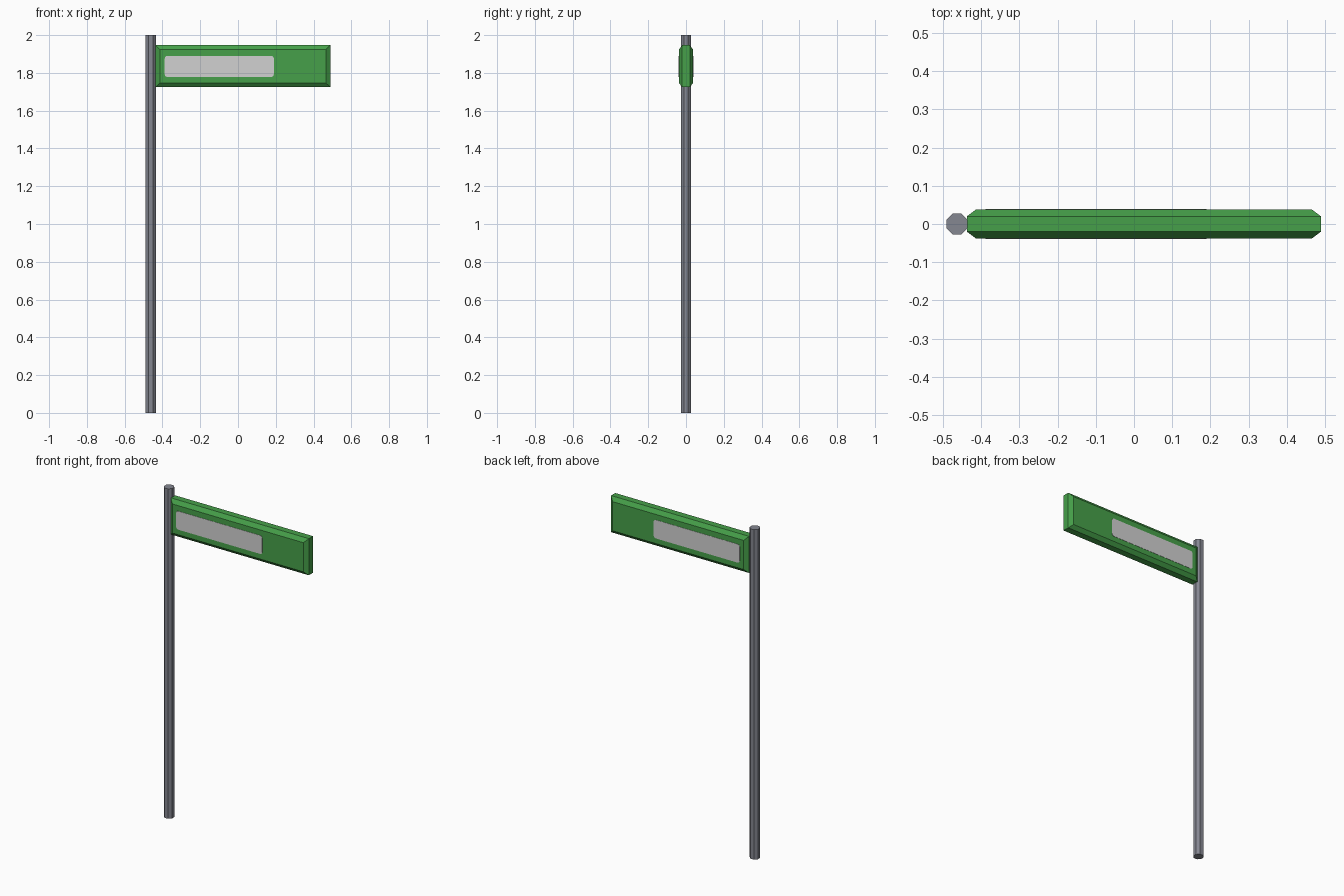
import bpy, bmesh, math
from mathutils import Matrix

if "Cube" in bpy.data.objects:
    bpy.data.objects.remove(bpy.data.objects["Cube"])


def material(name, color):
    m = bpy.data.materials.new(name)
    m.diffuse_color = (*color, 1)
    m.use_nodes = True
    m.node_tree.nodes["Principled BSDF"].inputs["Base Color"].default_value = m.diffuse_color
    return m


GREEN = material("sign green", (0.061, 0.352, 0.067))
GREY = material("pole grey", (0.235, 0.242, 0.285))
WHITE = material("plate light grey", (0.64, 0.64, 0.64))


def loft(name, loops, mat):
    """Join matching vertex loops and cap both ends."""
    bm = bmesh.new()
    rings = [[bm.verts.new(p) for p in loop] for loop in loops]
    for a, b in zip(rings, rings[1:]):
        for i in range(len(a)):
            j = (i + 1) % len(a)
            bm.faces.new((a[i], a[j], b[j], b[i]))
    bm.faces.new(rings[0])
    bm.faces.new(rings[-1])
    bmesh.ops.recalc_face_normals(bm, faces=bm.faces)
    mesh = bpy.data.meshes.new(name)
    bm.to_mesh(mesh)
    bm.free()
    mesh.materials.append(mat)
    obj = bpy.data.objects.new(name, mesh)
    bpy.context.collection.objects.link(obj)
    return obj


def rect(x0, x1, z0, z1, y):
    return [(x0, y, z0), (x1, y, z0), (x1, y, z1), (x0, y, z1)]


def cut_rect(x0, x1, z0, z1, y, r):
    """Rectangle with small rounded corners."""
    pts = []
    corners = ((x1 - r, z1 - r), (x0 + r, z1 - r), (x0 + r, z0 + r), (x1 - r, z0 + r))
    for k, (cx, cz) in enumerate(corners):
        for s in range(4):
            a = math.radians(90 * k + 30 * s)
            pts.append((cx + r * math.cos(a), y, cz + r * math.sin(a)))
    return pts


# Octagonal pole with flats facing the axes
R = 0.0275 / math.cos(math.pi / 8)
loft("pole", [[(-0.4625 + R * math.cos((i + 0.5) * math.pi / 4),
                R * math.sin((i + 0.5) * math.pi / 4), z) for i in range(8)]
              for z in (0, 2)], GREY)

# Sign board, chamfered towards both faces
X0, X1, Z0, Z1, B = -0.437, 0.489, 1.725, 1.947, 0.024
outer = (X0, X1, Z0, Z1)
inner = (X0 + B, X1 - B, Z0 + B * 0.9, Z1 - B)
loft("sign_board", [rect(*inner, -0.038), rect(*outer, -0.02),
                    rect(*outer, 0.02), rect(*inner, 0.038)], GREEN)

# Blank name plates on both faces
for name, s in (("front_plate", -1), ("back_plate", 1)):
    loft(name, [cut_rect(-0.388, 0.19, 1.778, 1.89, s * y, 0.015)
                for y in (0.037, 0.0395)], WHITE)
